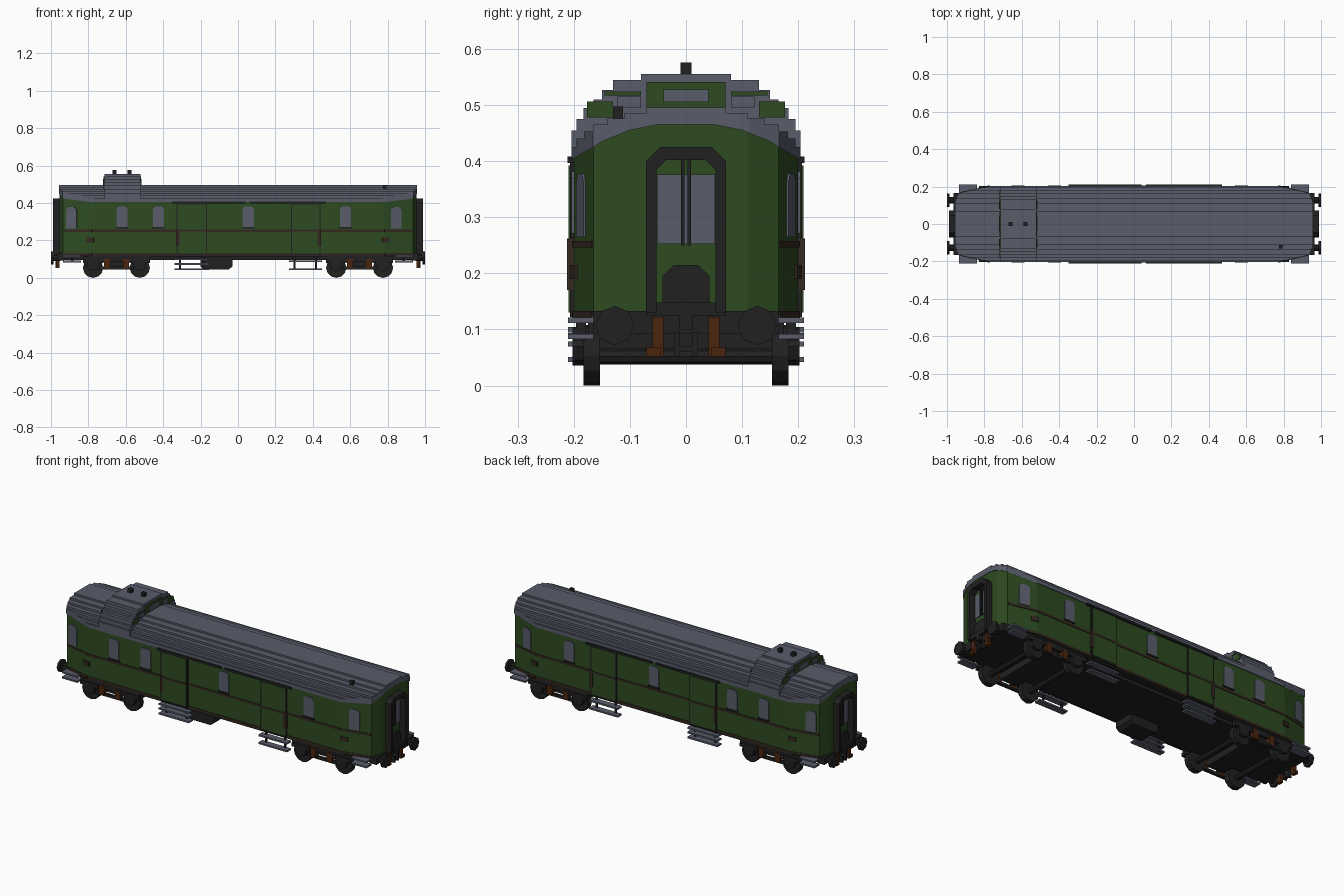
import bpy, bmesh, math
from mathutils import Vector

if "Cube" in bpy.data.objects:
    bpy.data.objects.remove(bpy.data.objects["Cube"])


def material(name, rgb):
    m = bpy.data.materials.new(name)
    m.use_nodes = True
    m.diffuse_color = (*rgb, 1)
    m.node_tree.nodes["Principled BSDF"].inputs["Base Color"].default_value = (*rgb, 1)
    return m


GREEN = material("dark green", (.026, .07, .015))
GREY = material("slate grey", (.1, .108, .147))
BLACK = material("soft black", (.015, .015, .015))
RUST = material("rust brown", (.07, .018, .004))
BROWN = material("dark brown", (.035, .021, .015))
BOTH = (-1, 1)


def finish(name, bm, mat):
    bmesh.ops.recalc_face_normals(bm, faces=bm.faces)
    mesh = bpy.data.meshes.new(name)
    bm.to_mesh(mesh)
    bm.free()
    mesh.materials.append(mat)
    ob = bpy.data.objects.new(name, mesh)
    bpy.context.collection.objects.link(ob)
    return ob


def extrude(pts, axis, a, b):
    """Prism of a 2D outline: (y, z) along X, or (x, z) along Y."""
    bm = bmesh.new()
    place = (lambda p: (a, *p)) if axis == "X" else (lambda p: (p[0], a, p[1]))
    face = bm.faces.new([bm.verts.new(place(p)) for p in pts])
    out = bmesh.ops.extrude_face_region(bm, geom=[face])
    move = (b - a, 0, 0) if axis == "X" else (0, b - a, 0)
    bmesh.ops.translate(bm, vec=move, verts=[v for v in out["geom"] if isinstance(v, bmesh.types.BMVert)])
    return bm


def prism(name, pts, axis, a, b, mat):
    return finish(name, extrude(pts, axis, a, b), mat)


def rect(a, b, z0, z1):
    return [(a, z0), (b, z0), (b, z1), (a, z1)]


def arched(c, w, z0, z1, cut):
    """Upright outline with clipped top corners."""
    h = w / 2
    return [(c - h, z0), (c + h, z0), (c + h, z1 - cut), (c + h - cut, z1), (c - h + cut, z1), (c - h, z1 - cut)]


def box(name, x0, x1, y0, y1, z0, z1, mat):
    return prism(name, rect(y0, y1, z0, z1), "X", x0, x1, mat)


def wheel(name, x, y, z, r, depth, axis, mat, sides=12):
    ring = [(math.cos(i * math.tau / sides) * r, z + math.sin(i * math.tau / sides) * r) for i in range(sides)]
    if axis == "X":
        return prism(name, [(y + p, q) for p, q in ring], "X", x - depth / 2, x + depth / 2, mat)
    return prism(name, [(x + p, q) for p, q in ring], "Y", y - depth / 2, y + depth / 2, mat)


def mirror(half):
    return half + [(-y, z) for y, z in reversed(half)]


def stairs(base, steps):
    """Stepped half outline rising from the base height."""
    pts, z = [], base
    for y, top in steps:
        pts += [(y, z), (y, top)]
        z = top
    return pts


def taper_ends(bm, grow):
    """Slice the four corners so that the plan narrows at both ends."""
    for sx in BOTH:
        for sy in BOTH:
            for co, no in (((.78, .2), (.035, .155)), ((.955, .11), (.055, .02))):
                geom = bm.verts[:] + bm.edges[:] + bm.faces[:]
                cut = bmesh.ops.bisect_plane(bm, geom=geom, clear_outer=True,
                                             plane_co=Vector((co[0] * sx, co[1] * sy, 0)) * grow,
                                             plane_no=(no[0] * sx, no[1] * sy, 0))
                edges = [e for e in cut["geom_cut"] if isinstance(e, bmesh.types.BMEdge)]
                bmesh.ops.edgenet_fill(bm, edges=edges)


# Body and stepped roof shell
arch = [(.2, .405), (.165, .425), (.15, .435), (.1, .455), (.05, .465)]
bm = extrude(mirror([(.2, .125)] + arch), "X", -.955, .955)
taper_ends(bm, 1)
finish("body", bm, GREEN)

roof_half = stairs(.405, [(.204, .425), (.195, .44), (.182, .453), (.165, .465), (.14, .476), (.11, .486), (.07, .496)])
bm = extrude(mirror(roof_half) + list(reversed(mirror(arch))), "X", -.958, .958)
taper_ends(bm, 1.004)
finish("roof", bm, GREY)

# Raised lookout on the roof
lookout = stairs(.41, [(.204, .455), (.195, .475), (.183, .495), (.165, .51), (.15, .527), (.13, .545), (.08, .555)])
prism("lookout", mirror(lookout), "X", -.715, -.522, GREY)
for x, s in ((-.715, -1), (-.522, 1)):
    box("lookout_panel", x, x + s * .004, -.07, .07, .496, .541, GREEN)
    box("lookout_window", x, x + s * .007, -.04, .04, .505, .528, GREY)
    for sy in BOTH:
        box("lookout_side_panel", x, x + s * .004, sy * .13, sy * .176, .478, .506, GREEN)
        box("lookout_corner_panel", x, x + s * .004, sy * .08, sy * .145, .517, .524, GREEN)
        box("lookout_side_window", x, x + s * .006, sy * .08, sy * .122, .495, .515, GREY)
for x in (-.66, -.58):
    box("roof_vent", x - .01, x + .01, -.01, .01, .55, .576, BLACK)
box("roof_pipe", .775, .795, -.13, -.112, .47, .497, BLACK)

# Underframe
box("floor", -.945, .945, -.165, .165, .095, .126, BLACK)
box("underframe_sides", -.79, .79, -.198, .198, .112, .13, BLACK)
prism("battery_box", [(-.2, .1), (-.2, .06), (-.18, .045), (-.05, .045), (-.03, .06), (-.03, .1)],
      "Y", -.17, -.06, BLACK)

for s in BOTH:
    # Sills, waist stripes and windows on the straight walls
    box("sill", -.78, .78, s * .19, s * .203, .12, .133, BROWN)
    box("waist_stripe", -.78, .78, s * .195, s * .203, .246, .258, BROWN)
    for x in (-.62, -.425, .055, .575):
        prism("side_window", arched(x, .06, .272, .382, .012), "Y", s * .195, s * .204, GREY)
        box("window_ledge", x - .034, x + .034, s * .2, s * .206, .264, .272, BLACK)

    # Sliding doors with their rails and handles
    for x0, x1 in ((-.33, -.165), (.283, .442)):
        box("door_frame", x0, x1, s * .19, s * .207, .122, .404, BLACK)
        box("door_panel", x0 + .007, x1 - .007, s * .195, s * .209, .13, .392, GREEN)
        box("door_stripe", x0 + .007, x1 - .007, s * .2, s * .211, .248, .258, BROWN)
    for x0, x1 in ((-.35, .04), (.065, .47)):
        box("door_rail", x0, x1, s * .195, s * .211, .397, .408, BLACK)
    for x in (-.322, .435):
        box("door_handle", x - .009, x + .009, s * .2, s * .212, .17, .262, BROWN)

    # Hanging footsteps below the doors
    for x0, x1, heights in ((-.34, -.155, (.042, .07, .095)), (.272, .448, (.042, .085))):
        for z in heights:
            box("footstep", x0, x1, s * .175, s * .21, z, z + .009, GREY)
        for x in (x0 + .03, x1 - .03):
            box("footstep_hanger", x - .005, x + .005, s * .18, s * .188, .042, .115, BLACK)

    # Tapered corner walls
    for e in BOTH:
        angle = math.atan2(-.035 * e * s, .155)

        def corner_plate(name, x, pts, thick, mat):
            ob = prism(name, pts, "Y", -thick, thick, mat)
            ob.location = (e * x, s * (.2 - (x - .78) * .035 / .155), 0)
            ob.rotation_euler.z = angle

        corner_plate("corner_window", .89 if e < 0 else .845, arched(0, .058, .265, .378, .014), .004, GREY)
        corner_plate("corner_stripe", .857, rect(-.077, .077, .246, .258), .003, BROWN)
        corner_plate("corner_sill", .857, rect(-.077, .077, .12, .133), .003, BROWN)
        corner_plate("corner_handle", .79, rect(-.02, .02, .19, .215), .005, BROWN)
        for z in (.083, .112):
            box("corner_step", e * .84, e * .935, s * .165, s * .21, z, z + .009, GREY)
        box("corner_step_hanger", e * .88, e * .892, s * .165, s * .175, .083, .125, BLACK)

# Bogies
for c in (-.65, .65):
    box("bogie_bolster", c - .05, c + .05, -.17, .17, .06, .1, BLACK)
    for s in BOTH:
        box("bogie_side", c - .18, c + .18, s * .178, s * .196, .085, .114, BLACK)
        box("bogie_lower_bar", c - .09, c + .09, s * .178, s * .194, .045, .06, BLACK)
        for d in (-.05, .05):
            box("bogie_spring", c + d - .016, c + d + .016, s * .176, s * .2, .05, .1, RUST)
    for d in (-.125, .125):
        x = c + d
        wheel("axle", x, 0, .052, .014, .36, "Y", BLACK, 8)
        for s in BOTH:
            wheel("wheel", x, s * .168, .054, .054, .03, "Y", BLACK)
            wheel("axle_box", x, s * .192, .07, .034, .02, "Y", BLACK, 8)
            box("axle_spring", x - .055, x + .055, s * .18, s * .202, .08, .1, BLACK)

# Ends: gangway, door, buffers and coupling gear
for e in BOTH:
    outer = arched(0, .142, .13, .425, .025)
    inner = arched(0, .106, .15, .402, .018)
    hoop = [outer[0]] + outer[:0:-1] + [inner[1]] + inner[2:] + [inner[0]]
    hoop = [(-.071, .13), (-.053, .13)] + [inner[5], inner[4], inner[3], inner[2]] + [(.053, .13)] + outer[1:]
    prism("gangway_hoop", hoop, "X", e * .95, e * .99, BLACK)
    box("gangway_sill", e * .95, e * .985, -.071, .071, .125, .148, BLACK)
    box("end_door_window", e * .95, e * .959, -.052, .052, .252, .376, GREY)
    for y in (-.006, .006):
        box("end_door_bar", e * .95, e * .964, y - .003, y + .003, .25, .402, BLACK)
    prism("gangway_plate", arched(0, .084, .148, .215, .02), "X", e * .95, e * .972, BLACK)
    box("buffer_beam", e * .93, e * .965, -.165, .165, .093, .133, BLACK)
    box("draw_hook", e * .95, e * .985, -.012, .012, .1, .125, BLACK)
    box("coupling_bar", e * .955, e * .975, -.02, .02, .06, .07, BLACK)
    for s in BOTH:
        box("coupling_link", e * .955, e * .975, s * .012, s * .021, .052, .095, BLACK)
        box("brake_hose", e * .955, e * .972, s * .04, s * .06, .052, .122, RUST)
        box("brake_hose_end", e * .955, e * .975, s * .045, s * .07, .052, .068, RUST)
        wheel("buffer_stem", e * .97, s * .127, .107, .018, .04, "X", BLACK, 8)
        wheel("buffer_head", e * .993, s * .127, .107, .035, .014, "X", BLACK, 8)
